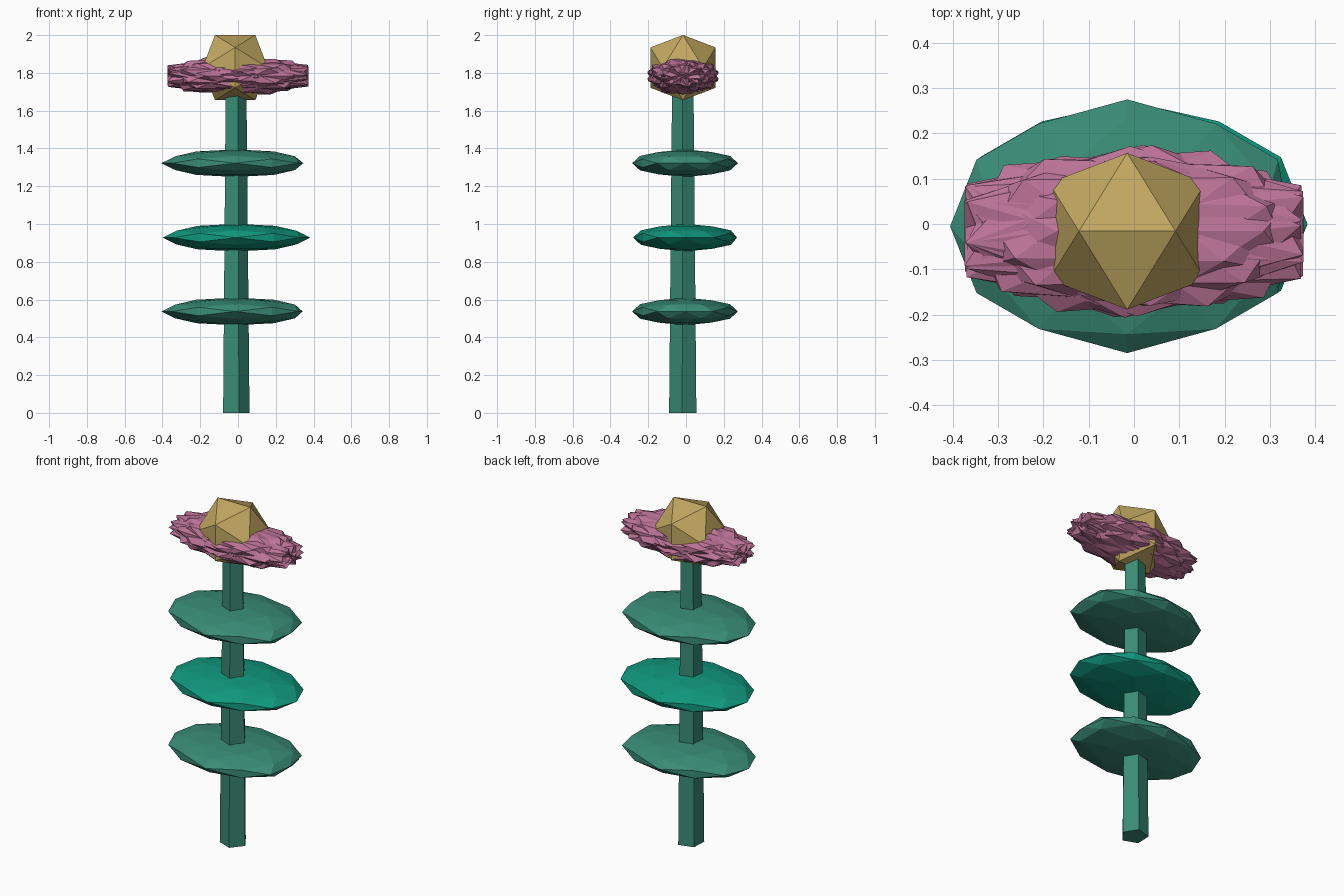
import bpy, bmesh, math
from mathutils import Vector, Matrix

if "Cube" in bpy.data.objects:
    bpy.data.objects.remove(bpy.data.objects["Cube"])

A, B = 0.5257, 0.8507   # unit icosahedron coordinates
CX, CY = -0.015, -0.016  # axis of the plant


def material(name, rgb):
    m = bpy.data.materials.new(name)
    m.diffuse_color = (*rgb, 1)
    m.use_nodes = True
    m.node_tree.nodes["Principled BSDF"].inputs["Base Color"].default_value = m.diffuse_color
    return m


def ico_points(detail=0):
    """Icosahedron corners (edge-up), optionally with rounded edge midpoints."""
    pts = []
    for s in (A, -A):
        for t in (B, -B):
            pts += [Vector((s, 0, t)), Vector((t, s, 0)), Vector((0, t, s))]
    if detail:
        pts += [(p + q).normalized() for i, p in enumerate(pts)
                for q in pts[:i] if (p - q).length < 1.2]
    return pts


def add_hull(bm, pts):
    verts = [bm.verts.new(p) for p in pts]
    bmesh.ops.convex_hull(bm, input=verts)


def finish(name, bm, mat):
    bmesh.ops.recalc_face_normals(bm, faces=bm.faces)
    me = bpy.data.meshes.new(name)
    bm.to_mesh(me)
    bm.free()
    me.materials.append(mat)
    ob = bpy.data.objects.new(name, me)
    bpy.context.collection.objects.link(ob)
    return ob


green = material("stem_green", (0.04, 0.26, 0.18))
bright = material("bright_green", (0.005, 0.32, 0.21))
pink = material("petal_pink", (0.50, 0.17, 0.31))
gold = material("centre_gold", (0.54, 0.39, 0.12))

# Stem: tapered five-sided prism
bm = bmesh.new()
bmesh.ops.create_cone(bm, cap_ends=True, segments=5, radius1=0.076, radius2=0.06, depth=1.7,
                      matrix=Matrix.Translation((CX, CY, 0.85)))
first = max(bm.verts, key=lambda v: v.co.y)
turn = math.radians(69) - math.atan2(first.co.y - CY, first.co.x - CX)
bmesh.ops.rotate(bm, verts=bm.verts, cent=(CX, CY, 0), matrix=Matrix.Rotation(turn, 3, 'Z'))
finish("stem", bm, green)

# Leaves: three flattened faceted discs, with ends slightly trimmed
for name, z, x, y, xmax, ymax, mat in (
        ("lower_leaf", 0.537, CX, -0.005, 0.342, 0.28, green),
        ("middle_leaf", 0.928, -0.008, 0.0, 0.4, 0.27, bright),
        ("upper_leaf", 1.322, CX, -0.005, 0.346, 0.28, green)):
    bm = bmesh.new()
    pts = []
    for p in ico_points(1):
        px, py = x + 0.391 * p.x, y + 0.28 * p.y
        pts.append((min(px, xmax), max(-0.285, min(py, ymax)), z + 0.073 * p.z))
    add_hull(bm, pts)
    finish(name, bm, mat)

# Petals: long faceted bodies turned about their length, overlapping into spikes
bm = bmesh.new()
N = 8
for i in range(N):
    tilt = math.radians((9, -5, 2, -10)[i % 4])
    rot = Matrix.Rotation(math.pi * i / N, 3, 'X') @ Matrix.Rotation(tilt, 3, 'Y')
    pts = []
    for p in ico_points():
        q = rot @ p
        pts.append((0.44 * q.x, CY + 0.193 * q.y, 1.784 + 0.108 * q.z))
    add_hull(bm, pts)
finish("petals", bm, pink)

# Flower centre: plain icosahedron
bm = bmesh.new()
add_hull(bm, [Vector((CX, CY, 1.828)) + 0.203 * p for p in ico_points()])
finish("flower_centre", bm, gold)
